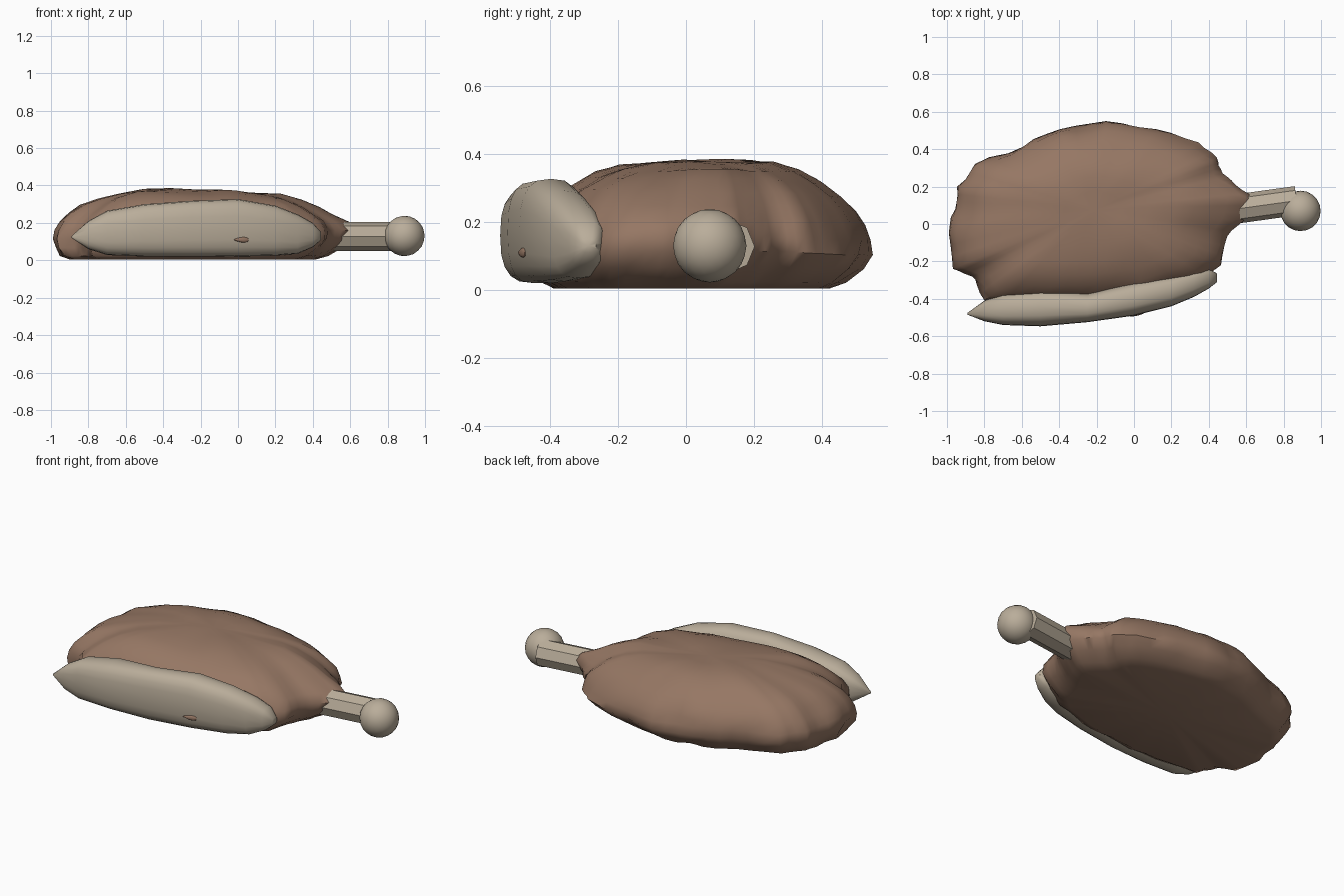
import bpy, bmesh, math
from mathutils import Vector, noise

cube = bpy.data.objects.get("Cube")
if cube:
    bpy.data.objects.remove(cube, do_unlink=True)


def material(name, colour):
    mat = bpy.data.materials.new(name)
    mat.use_nodes = True
    mat.diffuse_color = (*colour, 1)
    mat.node_tree.nodes["Principled BSDF"].inputs["Base Color"].default_value = (*colour, 1)
    return mat


MEAT = material("meat_brown", (0.305, 0.185, 0.127))
FAT = material("pale_fat", (0.49, 0.42, 0.325))


def finish(bm, name, mat, angle=None):
    bmesh.ops.recalc_face_normals(bm, faces=bm.faces)
    mesh = bpy.data.meshes.new(name)
    bm.to_mesh(mesh)
    bm.free()
    mesh.materials.append(mat)
    obj = bpy.data.objects.new(name, mesh)
    bpy.context.collection.objects.link(obj)
    if angle:
        bpy.ops.object.select_all(action='DESELECT')
        obj.select_set(True)
        bpy.context.view_layer.objects.active = obj
        bpy.ops.object.shade_smooth_by_angle(angle=math.radians(angle))
    return obj


def loft(rings):
    """Bridge closed rings of points and cap both ends with a fan."""
    bm = bmesh.new()
    loops = [[bm.verts.new(p) for p in ring] for ring in rings]
    count = len(loops[0])
    for a, b in zip(loops, loops[1:]):
        for i in range(count):
            j = (i + 1) % count
            bm.faces.new((a[i], a[j], b[j], b[i]))
    for loop in (loops[0], loops[-1]):
        middle = bm.verts.new(sum((v.co for v in loop), Vector()) / count)
        for i in range(count):
            bm.faces.new((loop[i], loop[(i + 1) % count], middle))
    return bm


# Meat slab: an irregular outline stacked in levels and roughened
outline = [(.6, .14), (.53, .21), (.46, .27), (.45, .36), (.34, .43), (.12, .51),
           (-.15, .55), (-.4, .51), (-.6, .42), (-.85, .32), (-.95, .2),
           (-.95, .08), (-1, -.05), (-.97, -.24), (-.86, -.28), (-.8, -.41),
           (-.5, -.44), (-.2, -.43), (.1, -.39), (.35, -.31), (.46, -.22),
           (.49, -.07), (.55, .02)]
points = []
for a, b in zip(outline, outline[1:] + outline[:1]):
    for t in (0, 1 / 3, 2 / 3):
        points.append(Vector((*a, 0)).lerp(Vector((*b, 0)), t))
centre = Vector((-.22, .08, 0))
levels = [(.82, .004), (.9, .024), (.96, .07), (1, .12), (.985, .17), (.945, .22),
          (.885, .265), (.8, .305), (.68, .338), (.55, .36), (.38, .373), (.2, .378)]
rings = []
for scale, z in levels:
    ring = []
    for p in points:
        q = centre + (p - centre) * scale
        q.z = z
        # the underside sits a little towards the front and the blunt end
        q -= Vector((.04, .045, 0)) * max(0, 1 - z / .1)
        # the narrow end reaches furthest above mid height
        if q.x > .4 and z > .1:
            q.x += (q.x - .4) * .35 * max(0, 1 - abs(z - .19) / .09)
        if z > .01:
            rough = noise.noise(q * 7) * .02 + noise.noise(q * 15) * .016
            edge = min(1, abs(z - .378) * 5)
            q += (p - centre).normalized() * rough * edge
            high = z / .38
            q.z += high * (.014 * noise.noise(q * 5) - .03 * (q.x + .2)
                           - .17 * max(0, q.y - .25) - .09 * max(0, -.5 - q.x)
                           - .03 * max(0, -.15 - q.y))
        q.x = max(q.x, -1)
        q.y = min(q.y, .55)
        ring.append(q)
    rings.append(ring)
finish(loft(rings), "meat_slab", MEAT, 50)

# Fat strip: rounded sections of x, front y, back y, low z, high z
sections = [(-.89, -.485, -.475, .12, .13), (-.8, -.52, -.41, .06, .21),
            (-.7, -.54, -.37, .028, .265), (-.5, -.547, -.345, .02, .3),
            (-.25, -.525, -.368, .02, .318), (0, -.49, -.305, .02, .327),
            (.2, -.44, -.275, .025, .292), (.32, -.39, -.245, .035, .245),
            (.4, -.345, -.24, .07, .2), (.445, -.31, -.265, .11, .15)]
rings = []
for x, front, back, low, high in sections:
    ring = []
    for i in range(20):
        a = math.tau * i / 20
        c, s = math.cos(a), math.sin(a)
        y = (front + back) / 2 + (back - front) / 2 * math.copysign(abs(c) ** .7, c)
        z = (low + high) / 2 + (high - low) / 2 * math.copysign(abs(s) ** .75, s)
        ring.append((x, y, z))
    rings.append(ring)
finish(loft(rings), "fat_strip", FAT, 60)

# Small scrap of meat showing through the fat, deeper at one end
bm = bmesh.new()
bmesh.ops.create_icosphere(bm, subdivisions=2, radius=1)
for v in bm.verts:
    v.co = Vector((v.co.x * .042, v.co.y * .008, v.co.z * (.014 + .007 * v.co.x)))
scrap = finish(bm, "meat_scrap", MEAT, 50)
scrap.location = (.018, -.482, .11)
scrap.rotation_euler = (-.1, 0, .24)

# Bone shaft: faceted rod leaving the slab
start, end = Vector((.4, .06, .128)), Vector((.87, .125, .128))
bm = bmesh.new()
bmesh.ops.create_cone(bm, cap_ends=True, segments=8, radius1=.078, radius2=.078,
                      depth=(end - start).length)
shaft = finish(bm, "bone_shaft", FAT)
shaft.location = (start + end) / 2
shaft.rotation_euler = (end - start).to_track_quat('Z', 'Y').to_euler()

# Bone knob
bm = bmesh.new()
bmesh.ops.create_icosphere(bm, subdivisions=3, radius=.108)
knob = finish(bm, "bone_knob", FAT, 60)
knob.location = (.89, .07, .13)
